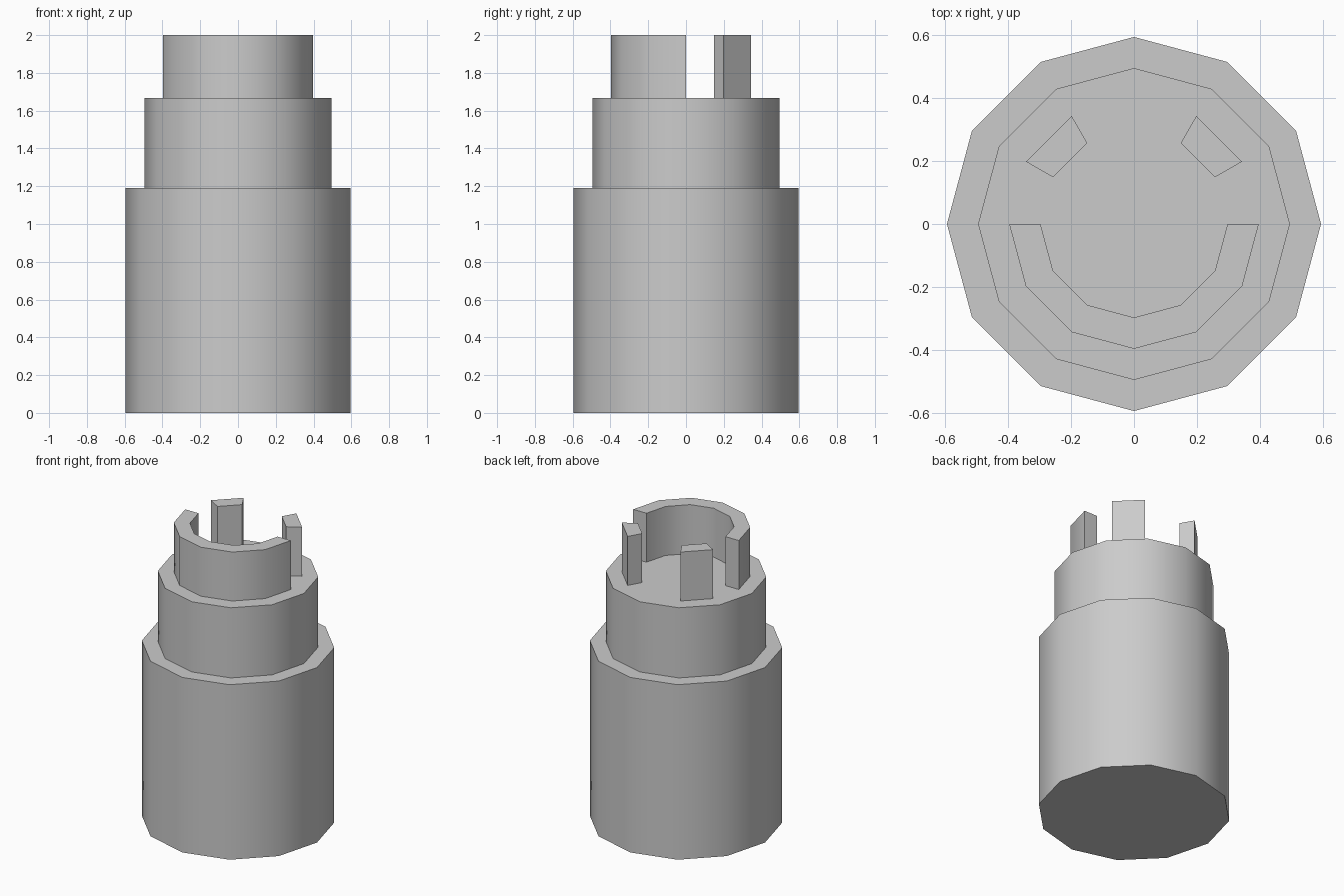
import bpy, bmesh
from math import sin, cos, radians

if "Cube" in bpy.data.objects:
    bpy.data.objects.remove(bpy.data.objects["Cube"])

STEP = 30                        # twelve-sided rounds
Z_SHOULDER, Z_DECK, Z_TOP = 1.19, 1.667, 2.0
R_OUT, R_IN = 0.397, 0.2975


def arc(r, a0, a1):
    """Points on a circle from a0 to a1 degrees, both included."""
    return [(r * cos(radians(a)), r * sin(radians(a)))
            for a in range(a0, a1 + 1, STEP)]


def finish(name, bm):
    bmesh.ops.recalc_face_normals(bm, faces=bm.faces)
    mesh = bpy.data.meshes.new(name)
    bm.to_mesh(mesh)
    bm.free()
    obj = bpy.data.objects.new(name, mesh)
    bpy.context.collection.objects.link(obj)
    bpy.ops.object.select_all(action='DESELECT')
    obj.select_set(True)
    bpy.context.view_layer.objects.active = obj
    bpy.ops.object.shade_smooth_by_angle(angle=radians(40))
    return obj


def disc(name, r, z0, z1):
    """Solid twelve-sided prism."""
    bm = bmesh.new()
    base = bm.faces.new([bm.verts.new((x, y, z0))
                         for x, y in arc(r, 0, 360 - STEP)])
    top = bmesh.ops.extrude_face_region(bm, geom=[base], use_keep_orig=True)
    bmesh.ops.translate(bm, vec=(0, 0, z1 - z0),
                        verts=[v for v in top['geom']
                               if isinstance(v, bmesh.types.BMVert)])
    return finish(name, bm)


def wall(name, a0, a1):
    """Curved wall segment standing on the deck."""
    bm = bmesh.new()
    rows = [[[bm.verts.new((x, y, z)) for x, y in arc(r, a0, a1)]
             for r, z in ((R_OUT, Z_DECK), (R_OUT, Z_TOP),
                          (R_IN, Z_TOP), (R_IN, Z_DECK))]][0]
    for k in range(4):
        p, q = rows[k], rows[(k + 1) % 4]
        for i in range(len(p) - 1):
            bm.faces.new((p[i], p[i + 1], q[i + 1], q[i]))
    for end in (0, -1):
        bm.faces.new([row[end] for row in rows])
    return finish(name, bm)


# Stacked solid sections
disc("body", 0.595, 0, Z_SHOULDER)
disc("neck", 0.496, Z_SHOULDER, Z_DECK)

# Half ring at the front, two posts at the back
wall("front_half_ring", 180, 360)
for side, start in (("right", 30), ("left", 120)):
    wall("back_post_" + side, start, start + STEP)
